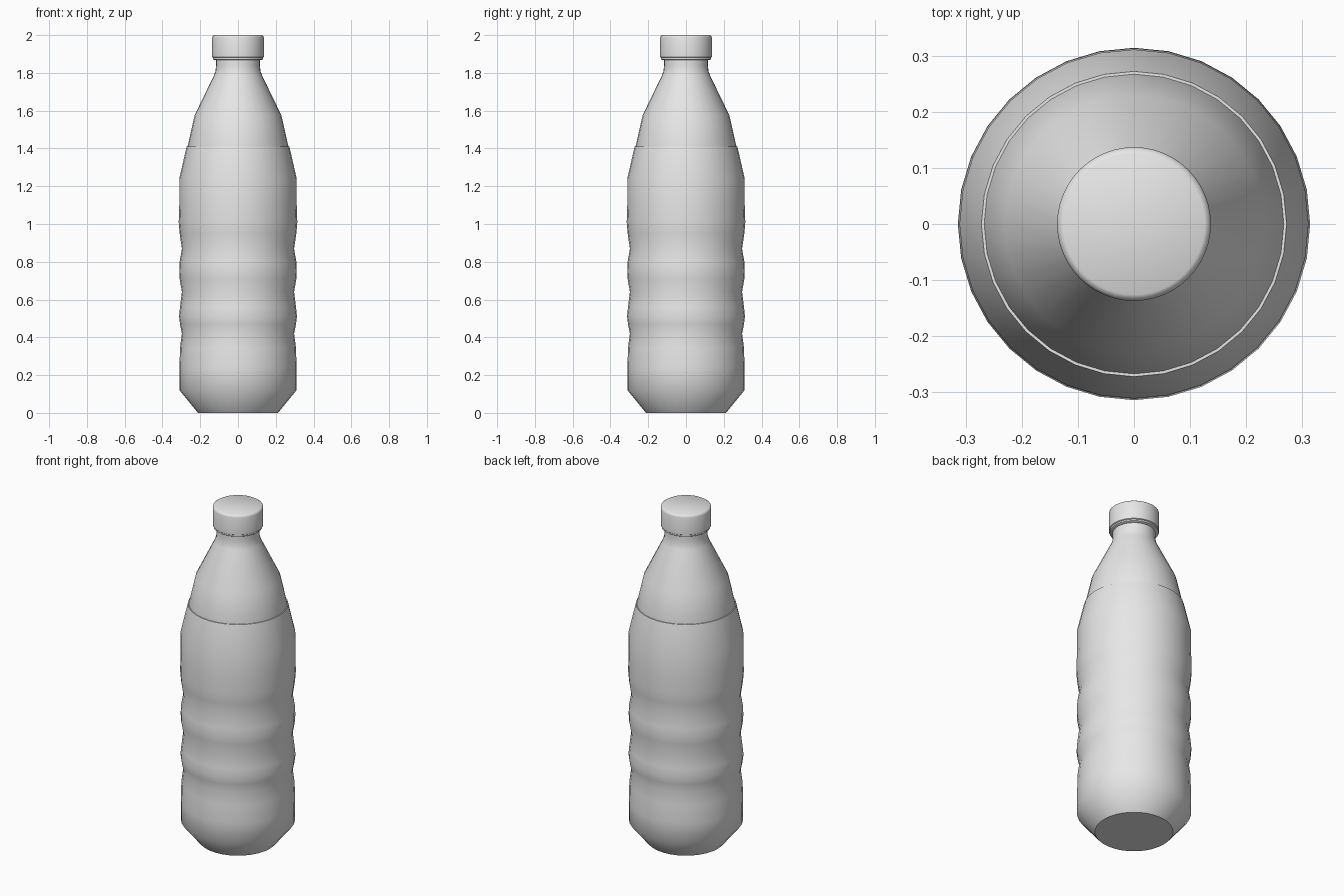
import bpy, bmesh, math

if "Cube" in bpy.data.objects:
    bpy.data.objects.remove(bpy.data.objects["Cube"])


def make_material(name, value):
    mat = bpy.data.materials.new(name)
    mat.diffuse_color = (value, value, value, 1)
    mat.use_nodes = True
    mat.node_tree.nodes["Principled BSDF"].inputs["Base Color"].default_value = mat.diffuse_color
    return mat


GREY = make_material("light_grey", 0.8)


def lathe(name, profile, sides=32, angle=40):
    """Spin an (r, z) profile round the z axis; radius 0 is not needed, ends are capped."""
    bm = bmesh.new()
    rings = []
    for r, z in profile:
        rings.append([bm.verts.new((r * math.cos(2 * math.pi * i / sides),
                                    r * math.sin(2 * math.pi * i / sides), z))
                      for i in range(sides)])
    for low, high in zip(rings, rings[1:]):
        for i in range(sides):
            j = (i + 1) % sides
            bm.faces.new((low[i], low[j], high[j], high[i]))
    bm.faces.new(rings[0][::-1])
    bm.faces.new(rings[-1])
    mesh = bpy.data.meshes.new(name)
    bm.to_mesh(mesh)
    bm.free()
    mesh.materials.append(GREY)
    obj = bpy.data.objects.new(name, mesh)
    bpy.context.collection.objects.link(obj)
    bpy.ops.object.select_all(action='DESELECT')
    bpy.context.view_layer.objects.active = obj
    obj.select_set(True)
    bpy.ops.object.shade_smooth_by_angle(angle=math.radians(angle))
    return obj


# Ribbed lower body, with a fine step where it meets the shoulder
lathe("bottle_body", [
    (0.212, 0.0), (0.310, 0.12), (0.310, 0.24), (0.307, 0.345),
    (0.297, 0.42), (0.307, 0.47), (0.312, 0.51), (0.307, 0.56),
    (0.297, 0.64), (0.309, 0.71), (0.311, 0.75), (0.309, 0.80),
    (0.297, 0.87), (0.309, 0.95), (0.314, 1.01), (0.311, 1.10),
    (0.311, 1.24), (0.272, 1.41)])

# Sloping shoulder and narrow neck
lathe("shoulder_and_neck", [
    (0.267, 1.40), (0.267, 1.41), (0.230, 1.575), (0.128, 1.785),
    (0.119, 1.81), (0.116, 1.84), (0.116, 1.89)])

# Tamper ring below the cap
lathe("neck_ring", [(0.126, 1.868), (0.132, 1.872), (0.132, 1.885)], 48)

# Screw cap with rounded rims
lathe("cap", [
    (0.130, 1.879), (0.137, 1.884), (0.137, 1.986),
    (0.134, 1.995), (0.126, 2.0)], 48, 50)
